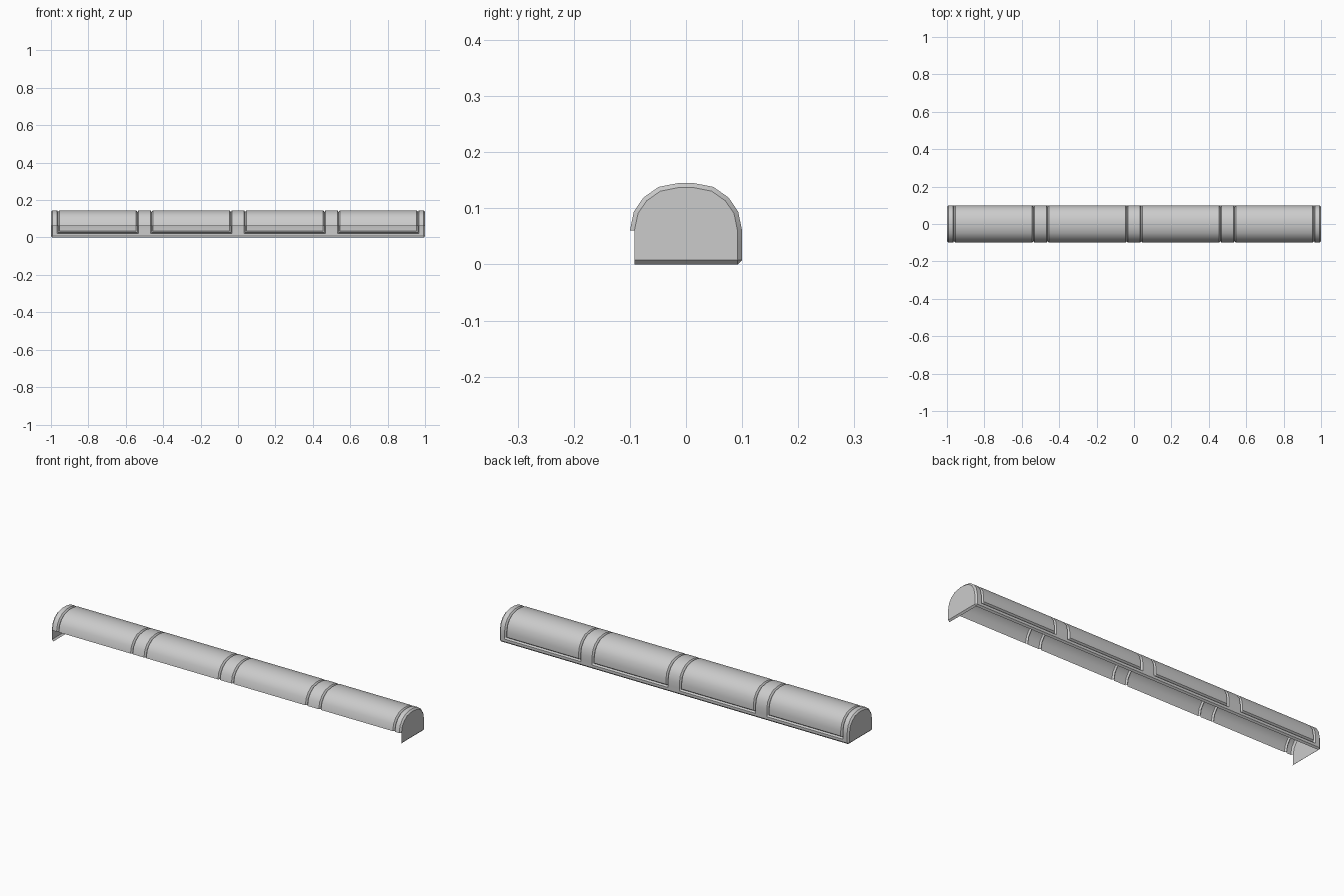
import bpy, bmesh
from mathutils import Vector

if "Cube" in bpy.data.objects:
    bpy.data.objects.remove(bpy.data.objects["Cube"])

BEVEL = 0.008      # chamfer on all outer edges
DEPTH = 0.008      # groove depth
HALF_W = 0.0065    # half width of a groove
SILL = 0.028       # height of the groove under each rear panel

# Cross-section (y, z): front lip, arch, rear wall, bottom chamfer
arch = [(0.0135, 0.145), (0.049, 0.138), (0.076, 0.119), (0.093, 0.094), (0.1, 0.06)]
profile = [(-y, z) for y, z in reversed(arch)] + arch
profile += [(0.1, SILL + HALF_W), (0.1, SILL), (0.1, SILL - HALF_W), (0.1, BEVEL), (0.1 - BEVEL, 0)]
pts = [Vector(p) for p in profile]


def inward(j):
    """Mitred inward direction of the profile at point j."""
    if j >= len(pts) - 2:
        return Vector((-1, 0))
    if j == 0:
        return Vector((1, 0))
    a, b = (pts[j] - pts[j - 1]).normalized(), (pts[j + 1] - pts[j]).normalized()
    na, nb = Vector((a.y, -a.x)), Vector((b.y, -b.x))
    m = (na + nb).normalized()
    return m / m.dot(na)


def finish(name, bm):
    bmesh.ops.remove_doubles(bm, verts=bm.verts, dist=1e-5)
    bmesh.ops.recalc_face_normals(bm, faces=bm.faces)
    # open shell: make the faces point away from the axis
    if sum((f.normal.dot(f.calc_center_median() - Vector((0, 0, 0.05)))) * f.calc_area() for f in bm.faces) < 0:
        bmesh.ops.reverse_faces(bm, faces=bm.faces)
    me = bpy.data.meshes.new(name)
    bm.to_mesh(me)
    bm.free()
    ob = bpy.data.objects.new(name, me)
    bpy.context.collection.objects.link(ob)
    bpy.ops.object.select_all(action='DESELECT')
    ob.select_set(True)
    bpy.context.view_layer.objects.active = ob
    bpy.ops.object.shade_smooth_by_angle(angle=0.5)
    return ob


# Lengthwise stations: (x, kind), with groove centres around four panels
panels = [(c - 0.2115, c + 0.2115) for c in (-0.75, -0.25, 0.25, 0.75)]
stations = [(-1, 'end'), (-1 + BEVEL, 'flat')]
for lo, hi in panels:
    for g in (lo, hi):
        stations += [(g - HALF_W, 'flat'), (g, 'groove'), (g + HALF_W, 'flat')]
stations += [(1 - BEVEL, 'flat'), (1, 'end')]


def shell_point(x, kind, j):
    p = pts[j].copy()
    if kind == 'end':
        if j == len(pts) - 1:
            return Vector((x, 0.1 - BEVEL, BEVEL))
        p += inward(j) * BEVEL
    else:
        under_panel = any(lo - 1e-6 <= x <= hi + 1e-6 for lo, hi in panels)
        on_rib = kind == 'groove' and p.y >= SILL - 1e-6
        on_sill = abs(p.y - SILL) < 1e-6 and under_panel
        if on_rib or on_sill:
            p += inward(j) * DEPTH
    return Vector((x, p.x, p.y))


# Curved cover with rear wall and panel grooves
bm = bmesh.new()
grid = [[bm.verts.new(shell_point(x, k, j)) for j in range(len(pts))] for x, k in stations]
for a, b in zip(grid, grid[1:]):
    for j in range(len(pts) - 1):
        bm.faces.new((a[j], a[j + 1], b[j + 1], b[j]))
finish("cover_shell", bm)

# Flat end plates with a chamfered bottom edge
for side, label in ((-1, "left"), (1, "right")):
    bm = bmesh.new()
    y = 0.1 - BEVEL
    outline = [bm.verts.new(shell_point(side, 'end', j)) for j in range(len(pts) - 1)]
    front = bm.verts.new((side, -y, BEVEL))
    bm.faces.new(outline + [front])
    low = [bm.verts.new((side * (1 - BEVEL), s * y, 0)) for s in (-1, 1)]
    bm.faces.new((outline[-1], front, low[0], low[1]))
    finish(label + "_end_plate", bm)
